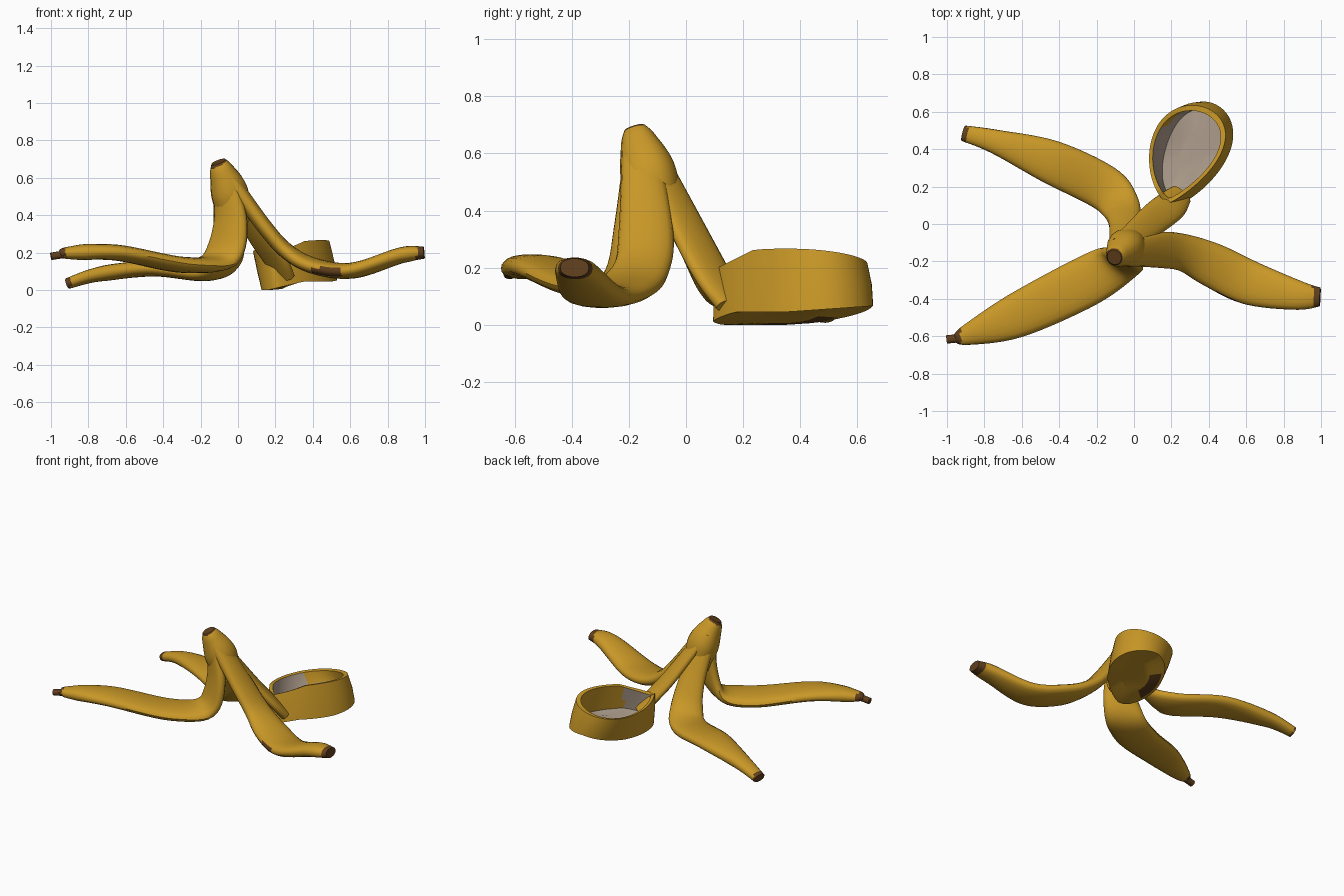
import bpy, bmesh, math
from mathutils import Vector

if "Cube" in bpy.data.objects:
    bpy.data.objects.remove(bpy.data.objects["Cube"])


def material(name, rgb):
    m = bpy.data.materials.new(name)
    m.diffuse_color = (*rgb, 1)
    m.use_nodes = True
    m.node_tree.nodes["Principled BSDF"].inputs["Base Color"].default_value = m.diffuse_color
    return m


MATS = [material("peel_yellow", (0.58, 0.31, 0.02)),
        material("tip_brown", (0.12, 0.05, 0.012)),
        material("inner_beige", (0.45, 0.36, 0.28))]


def smooth_rows(rows, steps=8):
    """Catmull-Rom interpolation of rows of numbers."""
    n, out = len(rows), []
    for i in range(n - 1):
        p = [rows[max(0, min(n - 1, i + k))] for k in (-1, 0, 1, 2)]
        for s in range(steps):
            t = s / steps
            out.append([0.5 * (2 * b + (c - a) * t + (2 * a - 5 * b + 4 * c - d) * t * t
                               + (3 * b - a - 3 * c + d) * t ** 3)
                        for a, b, c, d in zip(*p)])
    return out + [list(rows[-1])]


def bridge(bm, a, b, mat=0):
    n = len(a)
    for i in range(n):
        f = bm.faces.new((a[i], a[(i + 1) % n], b[(i + 1) % n], b[i]))
        f.material_index = mat


def finish(bm, name):
    bmesh.ops.recalc_face_normals(bm, faces=bm.faces[:])
    mesh = bpy.data.meshes.new(name)
    bm.to_mesh(mesh)
    bm.free()
    for m in MATS:
        mesh.materials.append(m)
    ob = bpy.data.objects.new(name, mesh)
    bpy.context.collection.objects.link(ob)
    bpy.ops.object.select_all(action='DESELECT')
    ob.select_set(True)
    bpy.context.view_layer.objects.active = ob
    bpy.ops.object.shade_smooth_by_angle(angle=math.radians(45))


def strip(name, rows, yaw0, yaw1, is_brown, thickness, sides=18):
    """Loft a flattened tube along rows of x, y, z, width.
    The heading turns from yaw0 to yaw1 over the first part of the path."""
    pts = smooth_rows(rows)
    bm, loops = bmesh.new(), []
    for i, (x, y, z, w) in enumerate(pts):
        a, b = pts[max(i - 1, 0)], pts[min(i + 1, len(pts) - 1)]
        tangent = (Vector(b[:3]) - Vector(a[:3])).normalized()
        f = min(1, max(0, i / len(pts) - 0.2) / 0.35)
        yaw = math.radians(yaw0 + (yaw1 - yaw0) * f * f * (3 - 2 * f))
        side = Vector((math.sin(yaw), -math.cos(yaw), 0))
        side = (side - tangent * side.dot(tangent)).normalized()
        normal = side.cross(tangent)
        t = thickness(w)
        loop = []
        for k in range(sides):
            u = 2 * math.pi * k / sides
            s = math.copysign(abs(math.sin(u)) ** 0.8, math.sin(u))
            loop.append(bm.verts.new(Vector((x, y, z)) + side * (w / 2 * math.cos(u))
                                     + normal * (t / 2 * s)))
        if loops:
            bridge(bm, loops[-1], loop)
        loops.append(loop)
    bm.faces.new(loops[0])
    bm.faces.new(loops[-1])
    for f in bm.faces:
        f.material_index = int(is_brown(f.calc_center_median()))
    finish(bm, name)


def flat(w):
    return min(0.085, 0.45 * w + 0.02)


# Stem where all the flaps meet, with a slanted brown cut end
strip("stem", [(-0.105, -0.178, 0.685, 0.08), (-0.088, -0.165, 0.64, 0.13),
               (-0.045, -0.13, 0.52, 0.2), (-0.015, -0.10, 0.36, 0.16)], 90, 90,
      lambda c: c.z - 0.5 * (c.x + 0.1) - 0.3 * (c.y + 0.17) > 0.677, lambda w: w)

# Three long flaps with brown tips
strip("front_left_flap",
      [(-0.08, -0.165, 0.63, 0.12), (-0.04, -0.185, 0.36, 0.2), (-0.1, -0.22, 0.165, 0.24),
       (-0.3, -0.33, 0.135, 0.27), (-0.65, -0.5, 0.2, 0.23), (-0.91, -0.6, 0.198, 0.1),
       (-0.94, -0.61, 0.19, 0.05), (-1.0, -0.617, 0.18, 0.045)],
      240, 206, lambda c: c.x < -0.925, flat)
# this one also has a brown streak along its front edge
strip("right_flap",
      [(-0.06, -0.16, 0.62, 0.13), (0.14, -0.14, 0.34, 0.19), (0.27, -0.155, 0.2, 0.2),
       (0.42, -0.22, 0.125, 0.235), (0.62, -0.315, 0.105, 0.235),
       (0.87, -0.38, 0.185, 0.16), (0.995, -0.39, 0.2, 0.1)],
      0, -20, lambda c: c.x > 0.955 or (0.4 < c.x < 0.55 and c.z < 0.12
                                        and c.y < -0.295 - 0.5 * (c.x - 0.35)), flat)
strip("back_left_flap",
      [(-0.075, -0.14, 0.61, 0.13), (-0.05, 0.0, 0.32, 0.17), (-0.075, 0.1, 0.15, 0.21),
       (-0.17, 0.2, 0.09, 0.24), (-0.45, 0.335, 0.115, 0.23),
       (-0.74, 0.44, 0.085, 0.13), (-0.91, 0.485, 0.035, 0.085)],
      110, 158, lambda c: c.x < -0.89, flat)

# Fourth flap, running down into the curled end
strip("back_right_flap",
      [(-0.07, -0.13, 0.61, 0.13), (0.10, 0.02, 0.31, 0.17), (0.2, 0.1, 0.16, 0.17),
       (0.25, 0.155, 0.07, 0.13)], 45, 45, lambda c: False, lambda w: 0.065)


# Curled end: a leaning teardrop cup with a beige inside
def teardrop(apex, far, half, power, height, n=56):
    loop = []
    for k in range(n):
        u = 2 * math.pi * k / n
        along = (1 - math.cos(u)) / 2
        x = (apex[0] + (far[0] - apex[0]) * math.sin(along * math.pi / 2)
             - half * math.sin(u) * abs(math.sin(u / 2)) ** power)
        y = apex[1] + (far[1] - apex[1]) * along
        loop.append(Vector((x, y, height(x, y))))
    return loop


def inset(loop, scale, lift):
    c = sum(loop, Vector()) / len(loop)
    return [Vector((c.x + (p.x - c.x) * scale, c.y + (p.y - c.y) * scale, p.z + lift))
            for p in loop]


rim = teardrop((0.18, 0.11), (0.31, 0.635), 0.235, 0.6,
               lambda x, y: min(0.238 + 0.17 * (x - 0.28) - 0.1 * (y - 0.35),
                                0.2 + 0.5 * (y - 0.11)))
base = teardrop((0.21, 0.095), (0.37, 0.655), 0.205, 0.3,
                lambda x, y: 0.045 + 0.07 * max(0, y - 0.35)
                - 0.045 * min(1, max(0, (0.35 - x) / 0.19)))
middle = [a.lerp(b, 0.5) for a, b in zip(rim, base)]
layers = [inset(base, 0.5, 0.005), inset(base, 0.9, 0), base, inset(middle, 1.02, 0), rim,
          inset(rim, 0.89, -0.004), inset(middle, 0.9, 0), inset(base, 0.86, 0.04),
          inset(base, 0.45, 0.035)]
bm = bmesh.new()
rings = [[bm.verts.new(p) for p in layer] for layer in layers]
for i in range(len(rings) - 1):
    bridge(bm, rings[i], rings[i + 1], 2 if i >= 5 else 0)
bm.faces.new(rings[0])
bm.faces.new(rings[-1]).material_index = 2
# right and back inner walls stay yellow; a brown patch lies under the left edge
bm.faces.ensure_lookup_table()
for i, f in enumerate(bm.faces):
    c = f.calc_center_median()
    if f.material_index == 2 and c.z > 0.11 and (c.x > 0.34 or c.y > 0.53):
        f.material_index = 0
    elif i < len(base) and c.x < 0.26 and 0.27 < c.y < 0.5:
        f.material_index = 1
finish(bm, "curled_flap_end")
